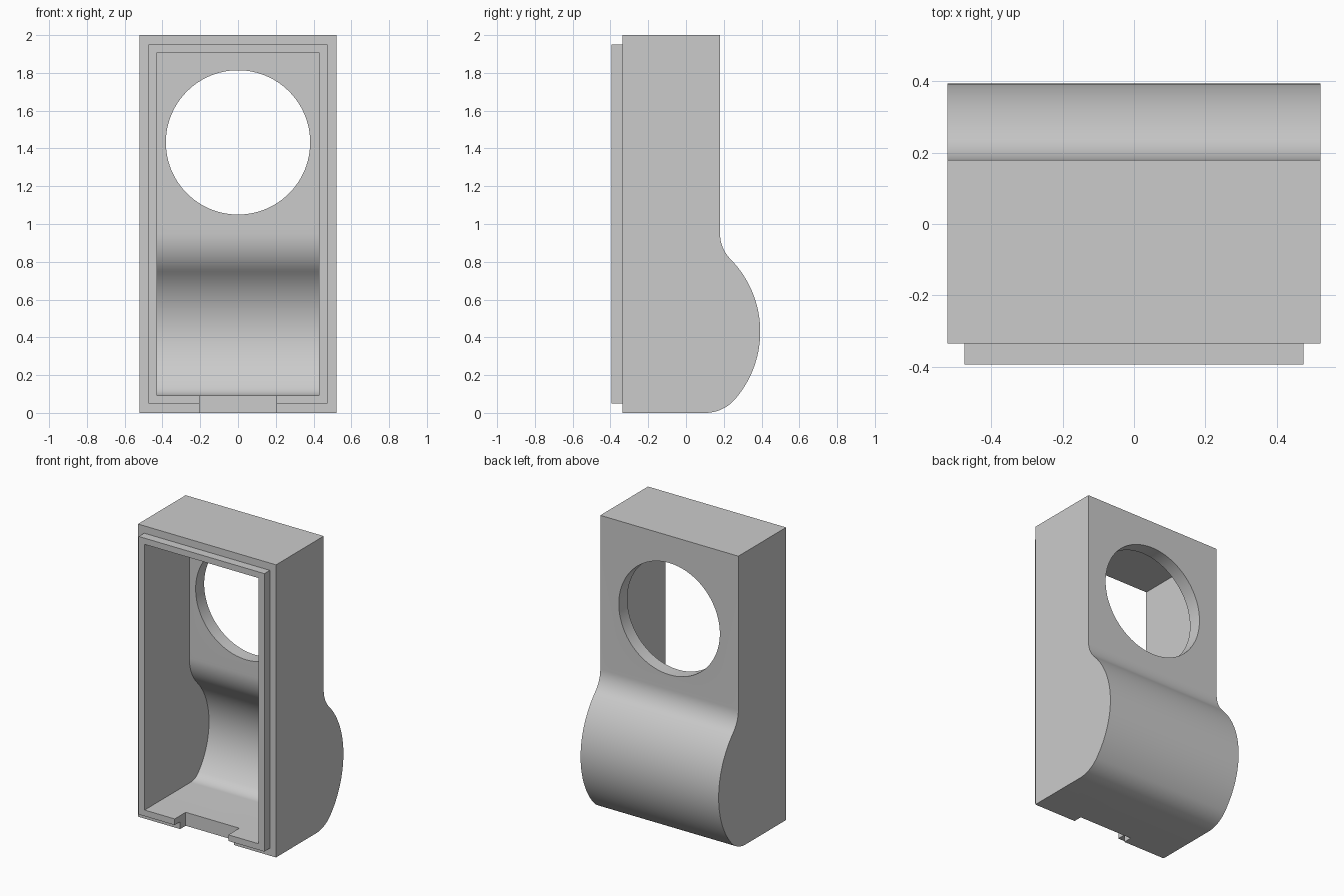
import bpy, bmesh
from math import sin, cos, pi, sqrt, atan2

cube = bpy.data.objects.get("Cube")
if cube:
    bpy.data.objects.remove(cube, do_unlink=True)

HALF_W, WALL, FRONT, BACK, HEIGHT = 0.522, 0.092, -0.335, 0.18, 2.0
LIP_FRONT, LIP_INSET = -0.394, 0.047

grey = bpy.data.materials.new("Plain grey")
grey.use_nodes = True
grey.diffuse_color = (0.6, 0.6, 0.6, 1)
grey.node_tree.nodes["Principled BSDF"].inputs["Base Color"].default_value = (0.6, 0.6, 0.6, 1)


def finish(name, bm):
    bmesh.ops.recalc_face_normals(bm, faces=bm.faces)
    mesh = bpy.data.meshes.new(name)
    bm.to_mesh(mesh)
    bm.free()
    mesh.materials.append(grey)
    obj = bpy.data.objects.new(name, mesh)
    bpy.context.collection.objects.link(obj)
    return obj


def prism(name, outline, half_width):
    """Extrude a (y, z) outline across x."""
    bm = bmesh.new()
    face = bm.faces.new([bm.verts.new((-half_width, y, z)) for y, z in outline])
    new = bmesh.ops.extrude_face_region(bm, geom=[face])["geom"]
    verts = [v for v in new if isinstance(v, bmesh.types.BMVert)]
    bmesh.ops.translate(bm, verts=verts, vec=(2 * half_width, 0, 0))
    return finish(name, bm)


def box(name, half_width, y0, y1, z0, z1):
    return prism(name, [(y0, z0), (y0, z1), (y1, z1), (y1, z0)], half_width)


def arc(center, r, a0, a1, n):
    return [(center[0] + r * cos(a0 + (a1 - a0) * i / n),
             center[1] + r * sin(a0 + (a1 - a0) * i / n)) for i in range(n + 1)]


def side_outline(front, t):
    """Side profile with a rounded rear bulge, moved inward by t."""
    cy, cz, r = -0.154, 0.43, 0.547
    r_top, r_low = 0.194, 0.21
    # Centres of the blending arcs tangent to the bulge
    top = (BACK + r_top, cz + sqrt((r + r_top) ** 2 - (BACK + r_top - cy) ** 2))
    low = (cy + sqrt((r - r_low) ** 2 - (cz - r_low) ** 2), r_low)
    a_top = atan2(top[1] - cz, top[0] - cy)
    a_low = atan2(low[1] - cz, low[0] - cy)
    pts = [(front, t), (front, HEIGHT - t), (BACK - t, HEIGHT - t)]
    pts += arc(top, r_top + t, pi, pi + a_top, 12)
    pts += arc((cy, cz), r - t, a_top, a_low, 32)[1:]
    pts += arc(low, r_low - t, a_low, -pi / 2, 12)[1:]
    return pts


def combine(target, tool, operation):
    mod = target.modifiers.new(tool.name, "BOOLEAN")
    mod.operation, mod.solver, mod.object = operation, "EXACT", tool
    bpy.context.view_layer.objects.active = target
    bpy.ops.object.modifier_apply(modifier=mod.name)
    bpy.data.objects.remove(tool, do_unlink=True)


# Outer shell with the raised front lip
housing = prism("housing", side_outline(FRONT, 0), HALF_W)
lip = box("front_lip", HALF_W - LIP_INSET, LIP_FRONT, FRONT + 0.05,
          LIP_INSET + 0.003, HEIGHT - LIP_INSET - 0.003)
combine(housing, lip, "UNION")

# Hollow interior, open at the front
combine(housing, prism("cavity", side_outline(-0.6, WALL), HALF_W - WALL), "DIFFERENCE")

# Round opening through the rear wall
bm = bmesh.new()
rim = [bm.verts.new((x, -0.1, z)) for x, z in arc((0, 1.432), 0.382, 0, 2 * pi, 96)[:-1]]
disc = bm.faces.new(rim)
new = bmesh.ops.extrude_face_region(bm, geom=[disc])["geom"]
bmesh.ops.translate(bm, verts=[v for v in new if isinstance(v, bmesh.types.BMVert)],
                    vec=(0, 0.6, 0))
combine(housing, finish("round_opening", bm), "DIFFERENCE")

# Notch in the bottom front edge
combine(housing, box("notch", 0.203, -0.6, -0.275, -0.1, 0.3), "DIFFERENCE")

# Smooth curves, crisp edges
bpy.ops.object.select_all(action="DESELECT")
housing.select_set(True)
bpy.context.view_layer.objects.active = housing
bpy.ops.object.shade_smooth_by_angle(angle=pi / 6)
